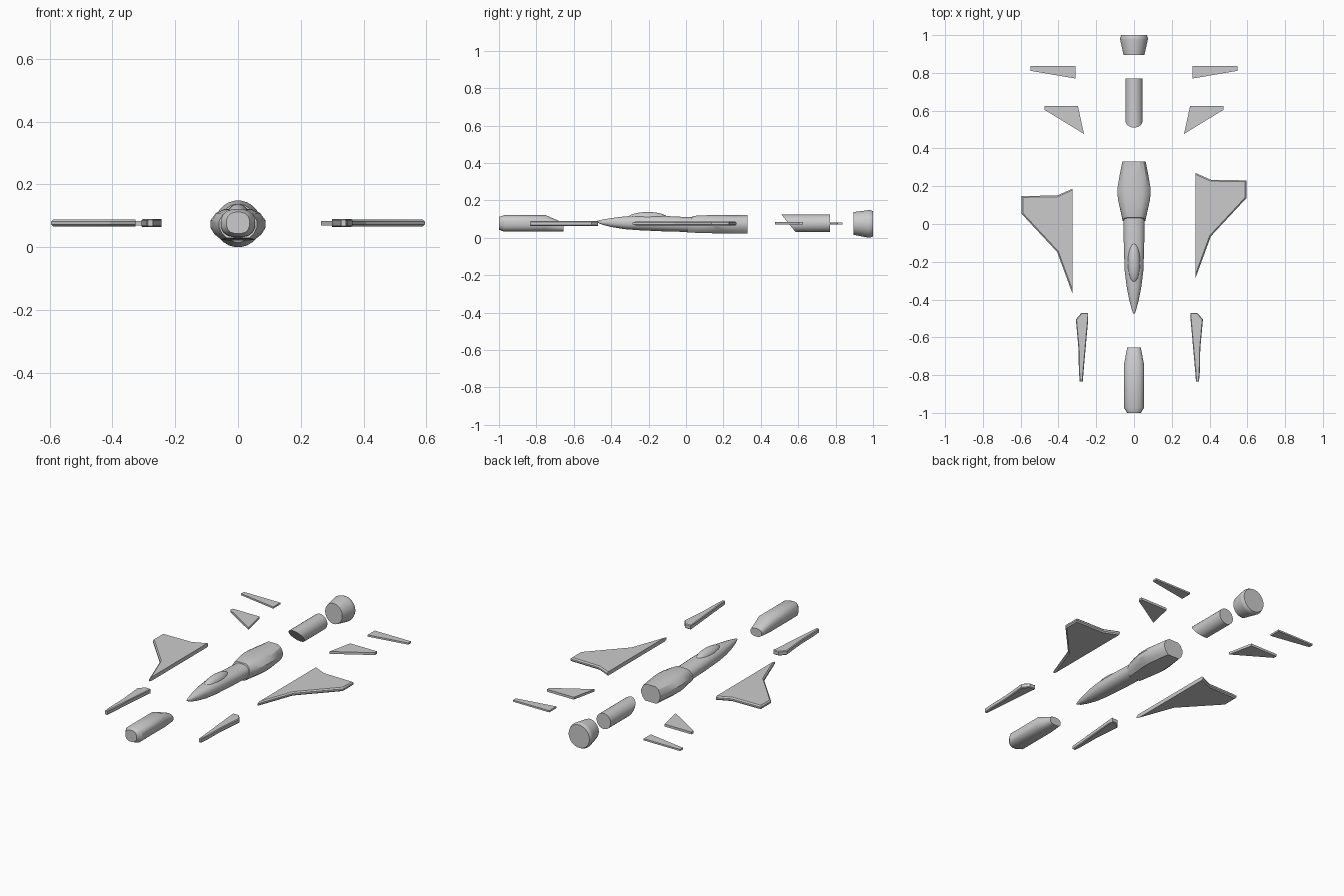
import bpy, bmesh, math

if "Cube" in bpy.data.objects:
    bpy.data.objects.remove(bpy.data.objects["Cube"])

ZC = 0.077


def finish(name, bm, angle=30):
    bmesh.ops.recalc_face_normals(bm, faces=bm.faces)
    me = bpy.data.meshes.new(name)
    bm.to_mesh(me)
    bm.free()
    ob = bpy.data.objects.new(name, me)
    bpy.context.collection.objects.link(ob)
    bpy.ops.object.select_all(action='DESELECT')
    ob.select_set(True)
    bpy.context.view_layer.objects.active = ob
    bpy.ops.object.shade_smooth_by_angle(angle=math.radians(angle))
    return ob


def superellipse(n, p=2.0):
    out = []
    for i in range(n):
        a = 2 * math.pi * (i + 0.5) / n
        c, s = math.cos(a), math.sin(a)
        out.append((math.copysign(abs(c) ** (2 / p), c), math.copysign(abs(s) ** (2 / p), s)))
    return out


def loft(name, section, stations, angle=30):
    """stations: (y, half width, z low, z high, slant of y from bottom to top)"""
    bm = bmesh.new()
    rings = []
    for y, w, z0, z1, slant in stations:
        rings.append([bm.verts.new((w * u, y + slant * v / 2, (z0 + z1) / 2 + (z1 - z0) / 2 * v))
                      for u, v in section])
    n = len(section)
    for a, b in zip(rings, rings[1:]):
        for i in range(n):
            bm.faces.new((a[i], a[(i + 1) % n], b[(i + 1) % n], b[i]))
    bm.faces.new(rings[0])
    bm.faces.new(rings[-1][::-1])
    return finish(name, bm, angle)


def plate(name, outline, thick, side, shift=(0, 0), rim=0.0, z=ZC):
    """Flat panel; all edges but the root (last to first point) may be chamfered."""
    bm = bmesh.new()
    pts = [(side * x + shift[0], y + shift[1]) for x, y in outline]
    low = bm.faces.new([bm.verts.new((x, y, z - thick / 2)) for x, y in pts])
    ext = bmesh.ops.extrude_face_region(bm, geom=[low])
    bmesh.ops.translate(bm, vec=(0, 0, thick),
                        verts=[v for v in ext['geom'] if isinstance(v, bmesh.types.BMVert)])
    if rim:
        root = pts[0][0]
        edges = [e for e in bm.edges
                 if abs(e.verts[0].co.z - e.verts[1].co.z) < 1e-5
                 and not all(abs(v.co.x - root) < 1e-4 for v in e.verts)]
        bmesh.ops.bevel(bm, geom=edges, offset=rim, segments=1, affect='EDGES')
    return finish(name, bm, 20)


round24 = superellipse(24)
body16 = superellipse(16, 2.3)
facet = [(0.5, 1), (0.8, 0.75), (1, 0.25), (1, -0.2), (0.85, -0.65), (0.6, -1)]
facet = facet + [(-u, v) for u, v in reversed(facet)]

# Forward fuselage with pointed nose
loft("forward_fuselage", body16, [
    (-0.475, 0.004, 0.083, 0.091, 0), (-0.45, 0.013, 0.071, 0.097, 0),
    (-0.40, 0.026, 0.058, 0.106, 0), (-0.33, 0.040, 0.046, 0.115, 0),
    (-0.25, 0.050, 0.040, 0.120, 0), (-0.12, 0.055, 0.034, 0.118, 0),
    (0.0, 0.056, 0.031, 0.112, 0), (0.06, 0.055, 0.030, 0.110, 0)])

# Rear fuselage: wide faceted section with raked intake lip
loft("rear_fuselage", facet, [
    (0.02, 0.060, 0.029, 0.116, 0.03), (0.06, 0.069, 0.027, 0.120, 0.015),
    (0.12, 0.083, 0.025, 0.121, 0), (0.16, 0.088, 0.024, 0.121, 0),
    (0.20, 0.086, 0.024, 0.121, 0), (0.27, 0.074, 0.023, 0.121, 0),
    (0.33, 0.062, 0.022, 0.121, 0)])

# Canopy
bm = bmesh.new()
bmesh.ops.create_uvsphere(bm, u_segments=20, v_segments=12, radius=1)
for v in bm.verts:
    v.co = (v.co.x * 0.034, v.co.y * 0.11 - 0.205, v.co.z * 0.035 + 0.103)
finish("canopy", bm)

# Front pod with chamfered nose and wedge-shaped rear end
loft("front_pod", superellipse(16, 2.5), [
    (-1.0, 0.037, 0.043, 0.112, 0), (-0.972, 0.055, 0.032, 0.122, 0),
    (-0.75, 0.055, 0.032, 0.122, 0), (-0.672, 0.040, 0.033, 0.088, 0),
    (-0.655, 0.037, 0.034, 0.082, 0)])

# Engine barrel with raked front face
loft("engine_barrel", round24, [
    (0.548, 0.046, 0.031, 0.124, -0.075), (0.77, 0.046, 0.031, 0.124, 0)])

# Exhaust nozzle
loft("exhaust_nozzle", round24, [
    (0.895, 0.056, 0.016, 0.138, 0), (0.977, 0.074, 0.0, 0.149, 0),
    (0.985, 0.074, 0.0, 0.149, 0), (1.0, 0.068, 0.007, 0.143, 0)])

# Paired panels; the left and right sides sit at slightly different offsets
wing = [(0.326, 0.27), (0.407, 0.234), (0.595, 0.231), (0.595, 0.137), (0.407, -0.065), (0.326, -0.285)]
fin = [(0.297, 0.625), (0.473, 0.625), (0.473, 0.604), (0.265, 0.477)]
stabiliser = [(0.309, 0.837), (0.547, 0.837), (0.547, 0.811), (0.309, 0.77)]
side_pod = [(0.30, -0.47), (0.335, -0.47), (0.365, -0.505), (0.351, -0.66), (0.349, -0.78),
            (0.344, -0.835), (0.328, -0.835), (0.324, -0.78), (0.30, -0.51)]
for side, word in ((1, "right"), (-1, "left")):
    left = side < 0
    plate("wing_" + word, wing, 0.023, side, (0, -0.083 if left else 0), 0.007)
    plate("fin_" + word, fin, 0.014, side)
    plate("stabiliser_" + word, stabiliser, 0.010, side)
    plate("side_pod_" + word, side_pod, 0.026, side, (0.057 if left else 0, 0), 0.004)
